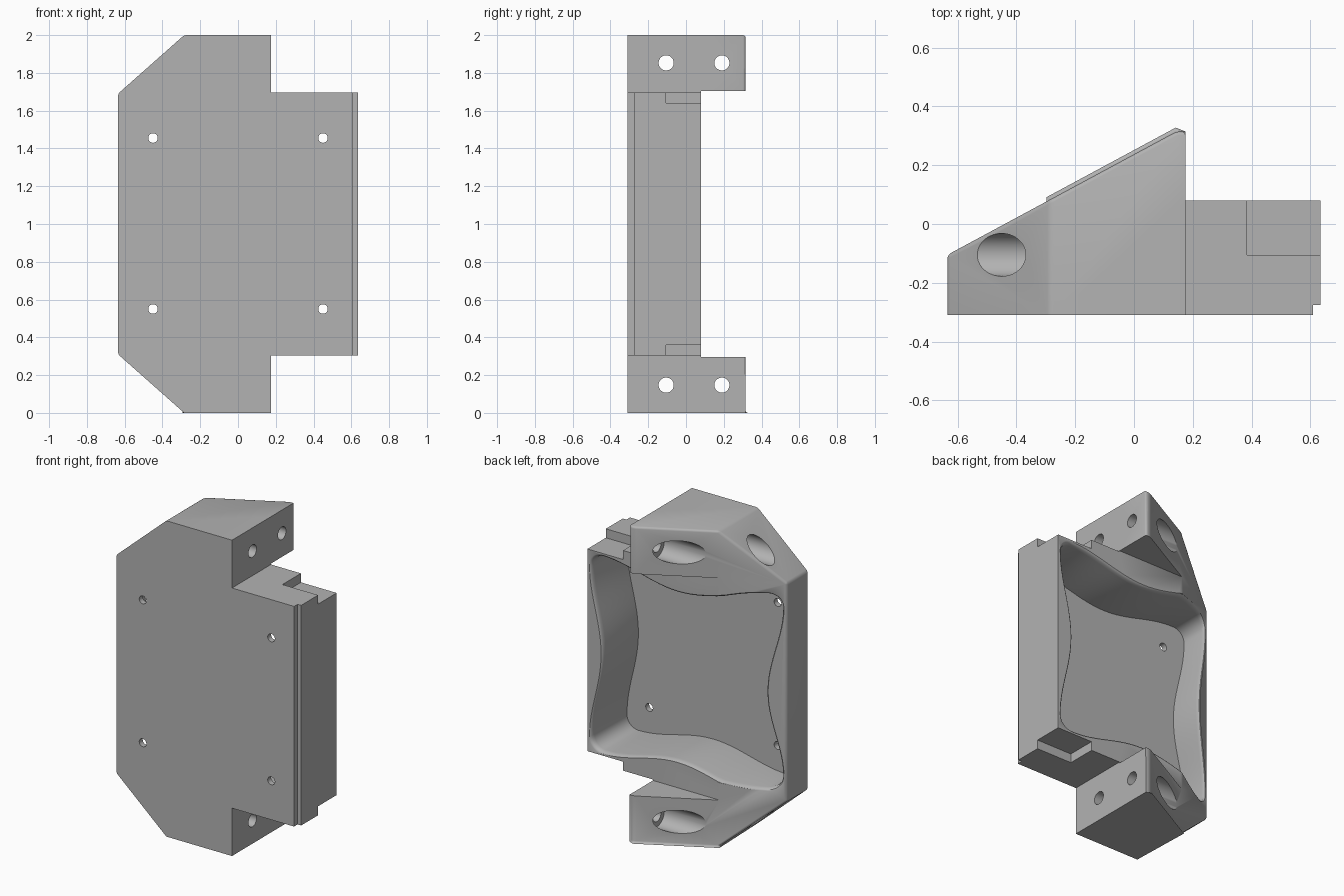
import bpy, bmesh, math
from mathutils import Matrix, Vector

if "Cube" in bpy.data.objects:
    bpy.data.objects.remove(bpy.data.objects["Cube"])

grey = bpy.data.materials.new("light_grey")
grey.use_nodes = True
grey.diffuse_color = (0.45, 0.45, 0.45, 1)
grey.node_tree.nodes["Principled BSDF"].inputs["Base Color"].default_value = (0.45, 0.45, 0.45, 1)


def make(name, bm):
    bmesh.ops.recalc_face_normals(bm, faces=bm.faces)
    mesh = bpy.data.meshes.new(name)
    bm.to_mesh(mesh)
    bm.free()
    mesh.materials.append(grey)
    obj = bpy.data.objects.new(name, mesh)
    bpy.context.collection.objects.link(obj)
    return obj


def loft(bm, rings):
    """Closed solid through a list of matching point rings."""
    loops = [[bm.verts.new(p) for p in ring] for ring in rings]
    n = len(loops[0])
    for a, b in zip(loops, loops[1:]):
        for i in range(n):
            j = (i + 1) % n
            bm.faces.new((a[i], a[j], b[j], b[i]))
    bm.faces.new(loops[0])
    bm.faces.new(loops[-1])


def cut(cutter):
    """Subtract a solid from the housing, then discard it."""
    cutter.hide_render = True
    mod = housing.modifiers.new("cut", "BOOLEAN")
    mod.operation = "DIFFERENCE"
    mod.solver = "EXACT"
    mod.object = cutter
    bpy.ops.object.modifier_apply(modifier=mod.name)
    bpy.data.objects.remove(cutter)


def cut_box(x, y, z):
    bm = bmesh.new()
    loft(bm, [[(a, b, h) for a, b in ((x[0], y[0]), (x[1], y[0]), (x[1], y[1]), (x[0], y[1]))] for h in z])
    cut(make("box_cutter", bm))


def cut_round(start, end, radius):
    start, end = Vector(start), Vector(end)
    axis = end - start
    bm = bmesh.new()
    turn = axis.to_track_quat("Z", "Y").to_matrix().to_4x4()
    bmesh.ops.create_cone(bm, cap_ends=True, segments=40, radius1=radius, radius2=radius,
                          depth=axis.length, matrix=Matrix.Translation((start + end) / 2) @ turn)
    cut(make("round_cutter", bm))


# Housing: wedge-shaped plan extruded upward, with both outer corners sliced off
plan = [(-.635, -.31), (.61, -.31), (.61, -.275), (.635, -.275), (.635, .08),
        (.175, .08), (.175, .315), (.145, .315), (-.635, -.105)]
bm = bmesh.new()
loft(bm, [[(x, y, z) for x, y in plan] for z in (0, 2)])
for side in (-1, 1):
    bmesh.ops.bisect_plane(bm, geom=bm.verts[:] + bm.edges[:] + bm.faces[:],
                           plane_co=(-.285, 0, 1 + side), plane_no=(-.31, 0, .35 * side), clear_outer=True)
    bmesh.ops.holes_fill(bm, edges=[e for e in bm.edges if e.is_boundary])

# Soften the sloped face and the sliced corners
soft = [e for e in bm.edges
        if all(v.co.y > .3 or v.co.x < -.2 for v in e.verts)
        and not all(v.co.y < -.3 for v in e.verts)]
bmesh.ops.bevel(bm, geom=soft, offset=.013, segments=3, profile=.5, affect="EDGES", clamp_overlap=True)
housing = make("housing", bm)
bpy.context.view_layer.objects.active = housing
housing.select_set(True)

# Low middle section between the two mounting ears
cut_box((-1, 1), (.08, 1), (.297, 1.703))

for side in (-1, 1):
    # Free space beside each ear, and the shallow corner recess
    cut_box((.175, 1), (-1, 1), sorted((1 + side * .697, 1 + side * 1.5)))
    cut_box((.385, 1), (-.105, 1), sorted((1 + side * .64, 1 + side * 1.4)))
    # Screw bores with smaller through holes
    for y in (-.105, .19):
        z = 1 + side * .853
        cut_round((-1, y, z), (.07, y, z), .073)
        cut_round((0, y, z), (.5, y, z), .04)


# Pocket with sides that bow inward and a rounded rim
def swell(s):
    return (1 - math.cos(math.pi * s)) / 2


quarter = [(.526 + .08 * swell(i / 12), .535 * i / 12) for i in range(12)]
quarter += [(.526 + .08 * math.cos(a), .535 + .08 * math.sin(a))
            for a in (math.pi / 2 * i / 8 for i in range(9))]
quarter += [(.526 * (1 - i / 12), .615 - .085 * swell(i / 12)) for i in range(1, 13)]
half = quarter + [(-x, z) for x, z in quarter[-2::-1]]
outline = half + [(x, -z) for x, z in half[-2:0:-1]]


def rim_ring(scale, lift):
    ring = []
    for x, z in outline:
        x, z = x * scale, z * scale
        ring.append((x, min(.08, .237 + .538 * x) + lift, 1 + z))
    return ring


bm = bmesh.new()
loft(bm, [[(x, -.275, 1 + z) for x, z in outline],
          rim_ring(1, -.03), rim_ring(1.005, -.014), rim_ring(1.014, -.004), rim_ring(1.027, .001),
          [(x * 1.027, .5, 1 + z * 1.027) for x, z in outline]])
cut(make("pocket_cutter", bm))

# Four small holes through the front plate
for x in (-.45, .45):
    for z in (.55, 1.455):
        cut_round((x, -.5, z), (x, -.2, z), .025)

bpy.ops.object.shade_smooth_by_angle(angle=math.radians(30))
